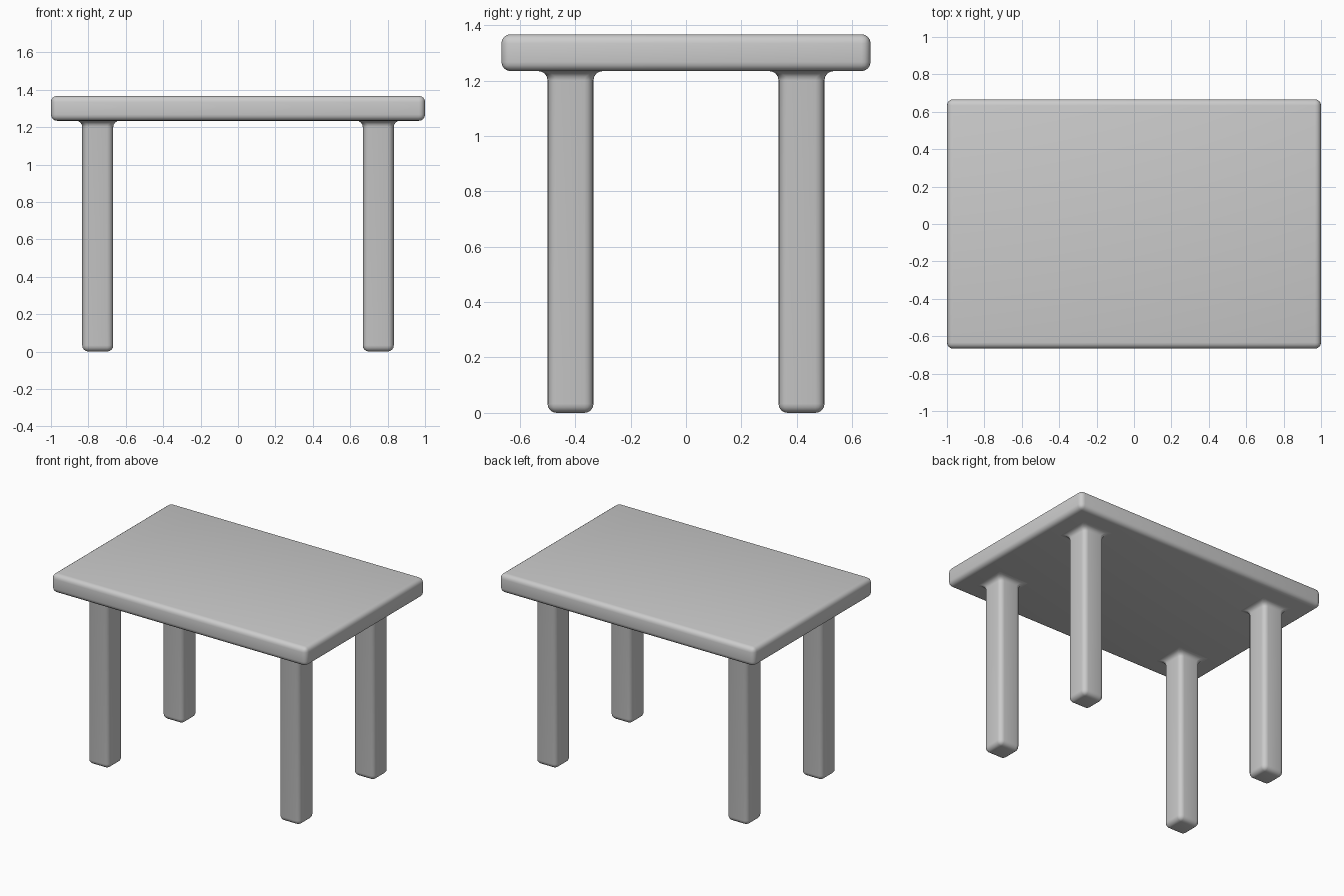
import bpy
import bmesh
from math import sin, cos, pi

cube = bpy.data.objects.get("Cube")
if cube:
    bpy.data.objects.remove(cube, do_unlink=True)

LENGTH, DEPTH, HEIGHT = 2.0, 1.333, 1.367
THICK = 0.133
UNDERSIDE = HEIGHT - THICK
HALF = 0.083      # half the leg width
ROUND = 0.033     # edge rounding
STEPS = 4


def finish(name, bm, location):
    mesh = bpy.data.meshes.new(name)
    bm.to_mesh(mesh)
    bm.free()
    obj = bpy.data.objects.new(name, mesh)
    bpy.context.collection.objects.link(obj)
    obj.location = location
    bpy.ops.object.select_all(action='DESELECT')
    obj.select_set(True)
    bpy.context.view_layer.objects.active = obj
    bpy.ops.object.shade_smooth_by_angle(angle=pi / 5)
    return obj


def rounded_square(bm, z, half, radius):
    ring = []
    for quarter in range(4):
        mid = (quarter + 0.5) * pi / 2
        sx = 1 if cos(mid) > 0 else -1
        sy = 1 if sin(mid) > 0 else -1
        for i in range(STEPS + 1):
            a = (quarter + i / STEPS) * pi / 2
            ring.append(bm.verts.new((sx * (half - radius) + radius * cos(a),
                                      sy * (half - radius) + radius * sin(a), z)))
    return ring


# Tabletop: slab with rounded edges
bm = bmesh.new()
bmesh.ops.create_cube(bm, size=1)
bmesh.ops.scale(bm, vec=(LENGTH, DEPTH, THICK), verts=bm.verts)
bmesh.ops.bevel(bm, geom=bm.edges[:], offset=ROUND, segments=STEPS,
                profile=0.5, affect='EDGES')
finish("tabletop", bm, (0, 0, HEIGHT - THICK / 2))

# Leg: rounded foot, straight shaft, fillet flaring into the tabletop
turns = [i / STEPS * pi / 2 for i in range(STEPS + 1)]
sections = [(ROUND * (1 - cos(t)), HALF - ROUND * (1 - sin(t)), ROUND * sin(t))
            for t in turns]
sections += [(UNDERSIDE - ROUND * (1 - sin(t)), HALF + ROUND * (1 - cos(t)),
              ROUND * cos(t)) for t in turns]

bm = bmesh.new()
rings = [rounded_square(bm, *s) for s in sections]
for low, high in zip(rings, rings[1:]):
    for i in range(len(low)):
        j = (i + 1) % len(low)
        bm.faces.new((low[i], low[j], high[j], high[i]))
bm.faces.new(rings[0][::-1])
bmesh.ops.remove_doubles(bm, verts=bm.verts, dist=0.0001)
bmesh.ops.recalc_face_normals(bm, faces=bm.faces)
first = finish("front_left_leg", bm, (0.75, -0.417, 0))

# Remaining legs share the same mesh
for name, x, y in (("front_right_leg", -1, 1), ("back_left_leg", 1, -1),
                   ("back_right_leg", -1, -1)):
    leg = first.copy()
    leg.name = name
    leg.location = (first.location.x * x, first.location.y * y, 0)
    bpy.context.collection.objects.link(leg)
